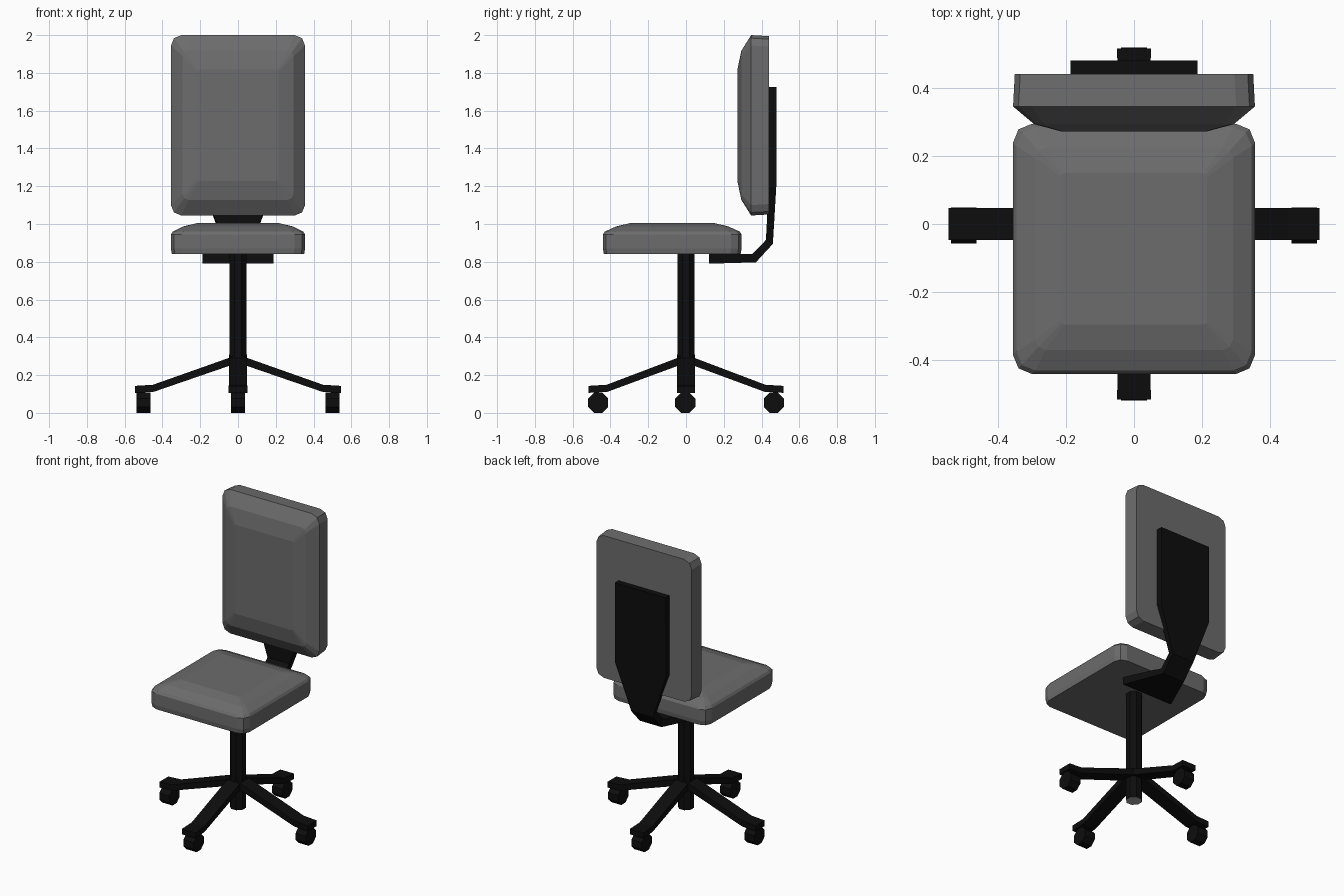
import bpy, bmesh, math
from mathutils import Matrix, Vector

if "Cube" in bpy.data.objects:
    bpy.data.objects.remove(bpy.data.objects["Cube"])


def material(name, value):
    m = bpy.data.materials.new(name)
    m.diffuse_color = (value, value, value, 1)
    m.use_nodes = True
    m.node_tree.nodes["Principled BSDF"].inputs["Base Color"].default_value = m.diffuse_color
    return m


FABRIC = material("grey fabric", 0.15)
BLACK = material("black plastic", 0.004)
METAL = material("light grey metal", 0.4)


def finish(bm, name, mat):
    bmesh.ops.recalc_face_normals(bm, faces=bm.faces[:])
    me = bpy.data.meshes.new(name)
    bm.to_mesh(me)
    bm.free()
    me.materials.append(mat)
    ob = bpy.data.objects.new(name, me)
    bpy.context.collection.objects.link(ob)
    return ob


def loft(name, rings, mat):
    """Skin a series of closed point rings and cap both ends."""
    bm = bmesh.new()
    loops = [[bm.verts.new(p) for p in ring] for ring in rings]
    for a, b in zip(loops, loops[1:]):
        n = len(a)
        for i in range(n):
            j = (i + 1) % n
            bm.faces.new((a[i], a[j], b[j], b[i]))
    bm.faces.new(loops[0])
    bm.faces.new(loops[-1])
    return finish(bm, name, mat)


def rounded_rect(hx, hy, r):
    """Rectangle outline with three points on each corner."""
    pts = []
    for k, (sx, sy) in enumerate([(1, 1), (-1, 1), (-1, -1), (1, -1)]):
        for s in range(3):
            a = math.radians(90 * k + 45 * s)
            pts.append((sx * (hx - r) + r * math.cos(a),
                        sy * (hy - r) + r * math.sin(a)))
    return pts


def bent_plate(name, stations, mat, turn=0):
    """Plate along y-z; station = half width, outer (y, z), inner (y, z)."""
    rot = Matrix.Rotation(turn, 3, 'Z')
    rings = []
    for w, (y0, z0), (y1, z1) in stations:
        ring = [(-w, y0, z0), (w, y0, z0), (w, y1, z1), (-w, y1, z1)]
        rings.append([rot @ Vector(p) for p in ring])
    return loft(name, rings, mat)


def cylinder(name, r, depth, matrix, mat):
    bm = bmesh.new()
    bmesh.ops.create_cone(bm, cap_ends=True, segments=8, radius1=r, radius2=r,
                          depth=depth,
                          matrix=matrix @ Matrix.Rotation(math.pi / 8, 4, 'Z'))
    return finish(bm, name, mat)


# Seat cushion: half x, half y, corner radius, height
seat_loops = [(.35, .362, .055, .84), (.355, .367, .055, .87),
              (.355, .367, .055, .945), (.345, .357, .055, .96),
              (.29, .297, .03, .987), (.215, .222, .012, 1.005)]
loft("seat", [[(x, y - .073, h) for x, y in rounded_rect(hx, hy, r)]
              for hx, hy, r, h in seat_loops], FABRIC)

# Backrest cushion: half x, half z, corner radius, y position
back_loops = [(.35, .472, .055, .44), (.355, .4775, .055, .345),
              (.293, .395, .03, .293), (.215, .295, .012, .272)]
loft("backrest", [[(x, d, z + 1.5225) for x, z in rounded_rect(hx, hz, r)]
                  for hx, hz, r, d in back_loops], FABRIC)

# Bent bracket joining seat and backrest
bent_plate("back_support", [
    (.187, (.122, .79), (.122, .84)),
    (.08, (.37, .797), (.35, .84)),
    (.08, (.46, .895), (.423, .915)),
    (.187, (.478, .1 + 1.1), (.438, 1.2)),
    (.187, (.48, 1.725), (.438, 1.725))], BLACK)

# Column with metal underside
column = cylinder("column", .05, .735, Matrix.Translation((0, 0, .4725)), BLACK)
column.data.materials.append(METAL)
for f in column.data.polygons:
    if f.normal.z < -.9:
        f.material_index = 1

# Four legs with casters, all wheel axles along x
for i, side in enumerate(["back", "left", "front", "right"]):
    along_x = i % 2
    e = .03 if along_x else 0
    bent_plate("leg_" + side, [
        (.047, (.0, .265), (.0, .308)),
        (.047, (.415 + e, .112), (.42 + e, .149)),
        (.05 if not along_x else .047, (.515 + e, .106), (.515 + e, .143))],
        BLACK, math.pi / 2 * i)
    d = .5 if along_x else .465
    centre = Matrix.Rotation(math.pi / 2 * i, 3, 'Z') @ Vector((0, d, .0535))
    if along_x:
        centre.y -= .004
    cylinder("caster_" + side, .0575, .075,
             Matrix.Translation(centre) @ Matrix.Rotation(math.pi / 2, 4, 'Y'),
             BLACK)
